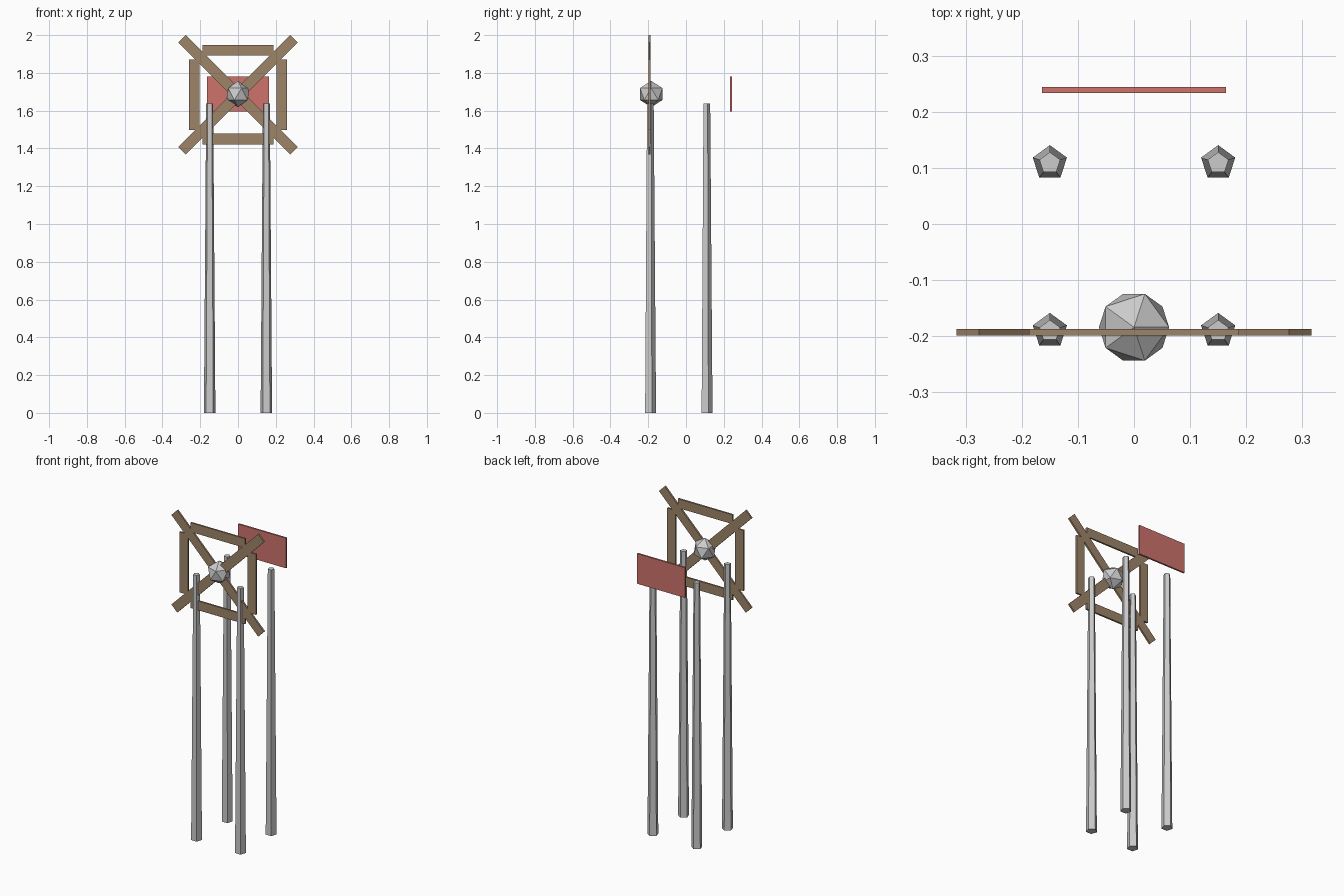
import bpy
from math import radians

if "Cube" in bpy.data.objects:
    bpy.data.objects.remove(bpy.data.objects["Cube"])

HUB_Z = 1.685      # height of the wheel axis
WHEEL_Y = -0.193   # plane of the wheel


def material(name, rgb):
    m = bpy.data.materials.new(name)
    m.diffuse_color = (*rgb, 1)
    m.use_nodes = True
    m.node_tree.nodes["Principled BSDF"].inputs["Base Color"].default_value = m.diffuse_color
    return m


wood = material("wood", (0.34, 0.23, 0.14))
red = material("red_paint", (0.62, 0.17, 0.145))


def board(name, size, loc, mat, angle=0):
    bpy.ops.mesh.primitive_cube_add(size=1, location=loc,
                                    rotation=(0, radians(angle), 0))
    ob = bpy.context.object
    ob.name = name
    ob.scale = size
    ob.data.materials.append(mat)
    return ob


# Four tapered five-sided legs
for y, row in ((-0.1905, "front"), (0.1085, "back")):
    for x, side in ((-0.15, "left"), (0.15, "right")):
        bpy.ops.mesh.primitive_cone_add(vertices=5, radius1=0.032, radius2=0.0195,
                                        depth=1.637, location=(x, y, 1.637 / 2))
        bpy.context.object.name = f"{row}_{side}_leg"

# Crossed wheel spokes
for i, a in enumerate((45, -45)):
    board(f"wheel_spoke_{i + 1}", (0.838, 0.011, 0.056),
          (0, WHEEL_Y, HUB_Z), wood, a)

# Rails around the wheel
R = 0.235
for name, x, z, a in (("top", 0, R, 0), ("bottom", 0, -R, 0),
                      ("left", -R + 0.003, 0, 90), ("right", R - 0.003, 0, 90)):
    board(f"{name}_rail", (0.374, 0.011, 0.057),
          (x, WHEEL_Y, HUB_Z + z), wood, a)

# Faceted hub
bpy.ops.mesh.primitive_ico_sphere_add(subdivisions=1, radius=0.07,
                                      location=(0, -0.184, HUB_Z + 0.003))
bpy.context.object.name = "hub"

# Tail vane behind the legs
board("tail_vane", (0.328, 0.011, 0.186), (0, 0.239, 1.688), red)
